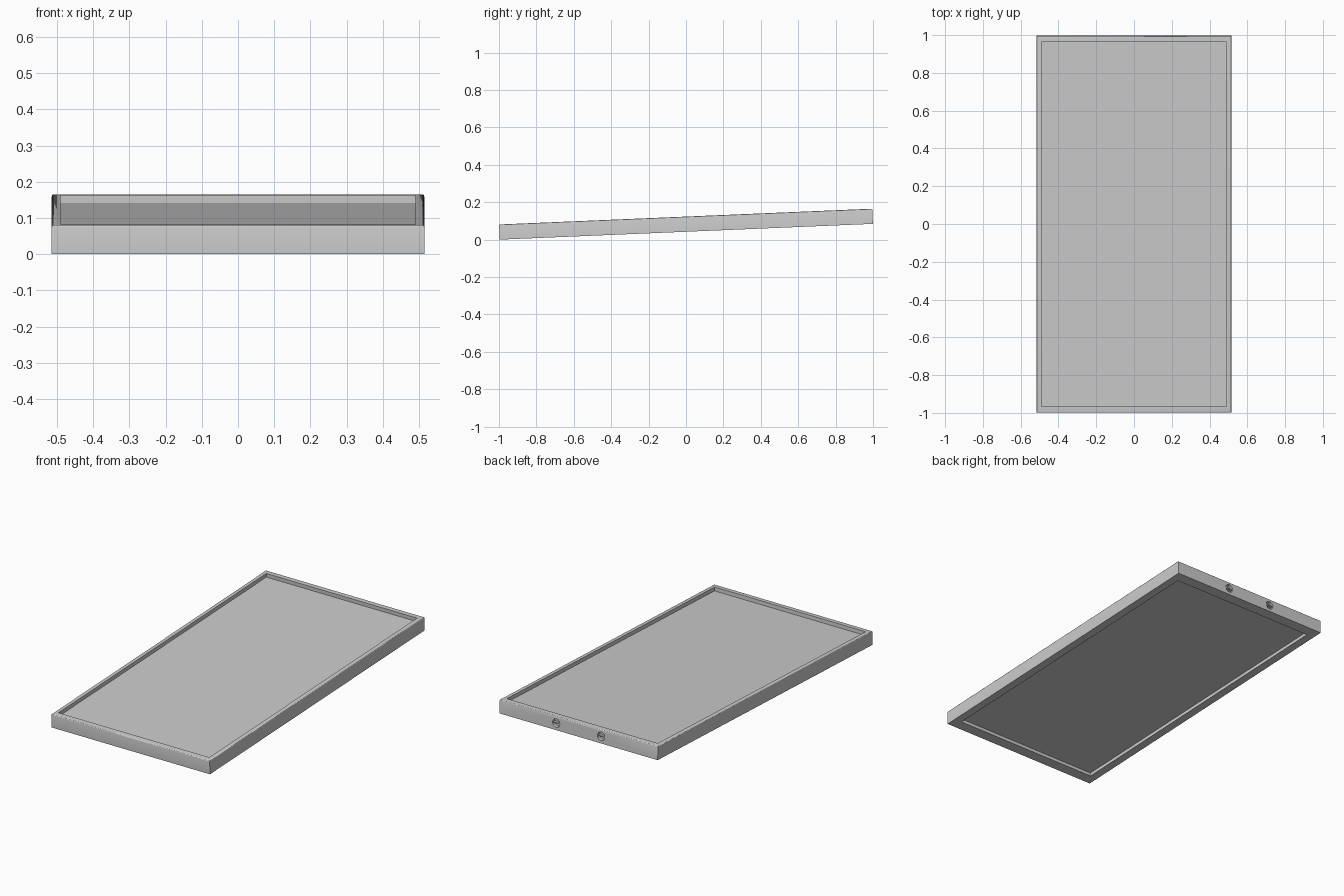
import bpy, bmesh, math
from mathutils import Matrix, Vector

if "Cube" in bpy.data.objects:
    bpy.data.objects.remove(bpy.data.objects["Cube"])

T, HX, HY = 0.081, 0.515, 0.9985      # thickness, half width, half length
TILT = math.radians(2.42)
RIM = 0.028                            # nominal rim width
KX, KY = 0.87, 1.15                    # side rails slimmer than end rails
LIP = 0.055
POSE = Matrix.Rotation(TILT, 4, 'X')


def make(name, bm):
    bmesh.ops.recalc_face_normals(bm, faces=bm.faces)
    me = bpy.data.meshes.new(name)
    bm.to_mesh(me)
    bm.free()
    ob = bpy.data.objects.new(name, me)
    bpy.context.collection.objects.link(ob)
    return ob


def box(name, size, loc):
    bm = bmesh.new()
    bmesh.ops.create_cube(bm, size=1, matrix=Matrix.Translation(loc) @ Matrix.Diagonal((*size, 1)))
    return make(name, bm)


# Frame: stepped rail section carried round a mitred rectangle
r = 0.006
arc = [(r - r * math.cos(a), T - r + r * math.sin(a))
       for a in (math.radians(30 * i) for i in range(4))]
section = [(0, 0)] + arc + [(RIM, T), (RIM, 0.02), (LIP, 0.02), (LIP, 0)]
bm = bmesh.new()
rings = []
for sx, sy in ((-1, -1), (1, -1), (1, 1), (-1, 1)):
    rings.append([bm.verts.new((sx * (HX - u * KX), sy * (HY - u * KY), z)) for u, z in section])
n = len(section)
for i in range(4):
    a, b = rings[i], rings[(i + 1) % 4]
    for j in range(n):
        k = (j + 1) % n
        bm.faces.new((a[j], b[j], b[k], a[k]))
frame = make("frame", bm)

# Two round cable holes in the back rail
hole_z, hole_r = T / 2, 0.024
for i, x in enumerate((-0.146, 0.146)):
    bm = bmesh.new()
    bmesh.ops.create_cone(bm, cap_ends=True, segments=16, radius1=hole_r, radius2=hole_r, depth=0.04,
                          matrix=Matrix.Translation((x, HY, hole_z)) @ Matrix.Rotation(math.pi / 2, 4, 'X'))
    cutter = make(f"hole_cutter_{i}", bm)
    mod = frame.modifiers.new("hole", 'BOOLEAN')
    mod.operation, mod.object, mod.solver = 'DIFFERENCE', cutter, 'EXACT'
    bpy.context.view_layer.objects.active = frame
    bpy.ops.object.modifier_apply(modifier=mod.name)
    bpy.data.objects.remove(cutter)
    # Crossbar inside the hole
    box(f"hole_bar_{i}", (2 * hole_r, 0.017, 0.006), Vector((x, HY - 0.0115, hole_z)))

# Panel seated between the rails, recessed above and below
top, bottom = T - 0.022, 0.0195
box("panel", (2 * (HX - RIM * KX) + 0.004, 2 * (HY - RIM * KY) + 0.004, top - bottom),
    Vector((0, 0, (top + bottom) / 2)))

# Tilt everything, then rest the lowest edge on the ground
objs = list(bpy.context.collection.objects)
for ob in objs:
    ob.data.transform(POSE)
pts = [v.co for v in frame.data.vertices]
low = min(p.z for p in pts)
mid = (min(p.y for p in pts) + max(p.y for p in pts)) / 2
for ob in objs:
    ob.data.transform(Matrix.Translation((0, -mid, -low)))

# Smooth only the rounded rail edge
bpy.ops.object.select_all(action='DESELECT')
frame.select_set(True)
bpy.context.view_layer.objects.active = frame
bpy.ops.object.shade_smooth_by_angle(angle=math.radians(35))
